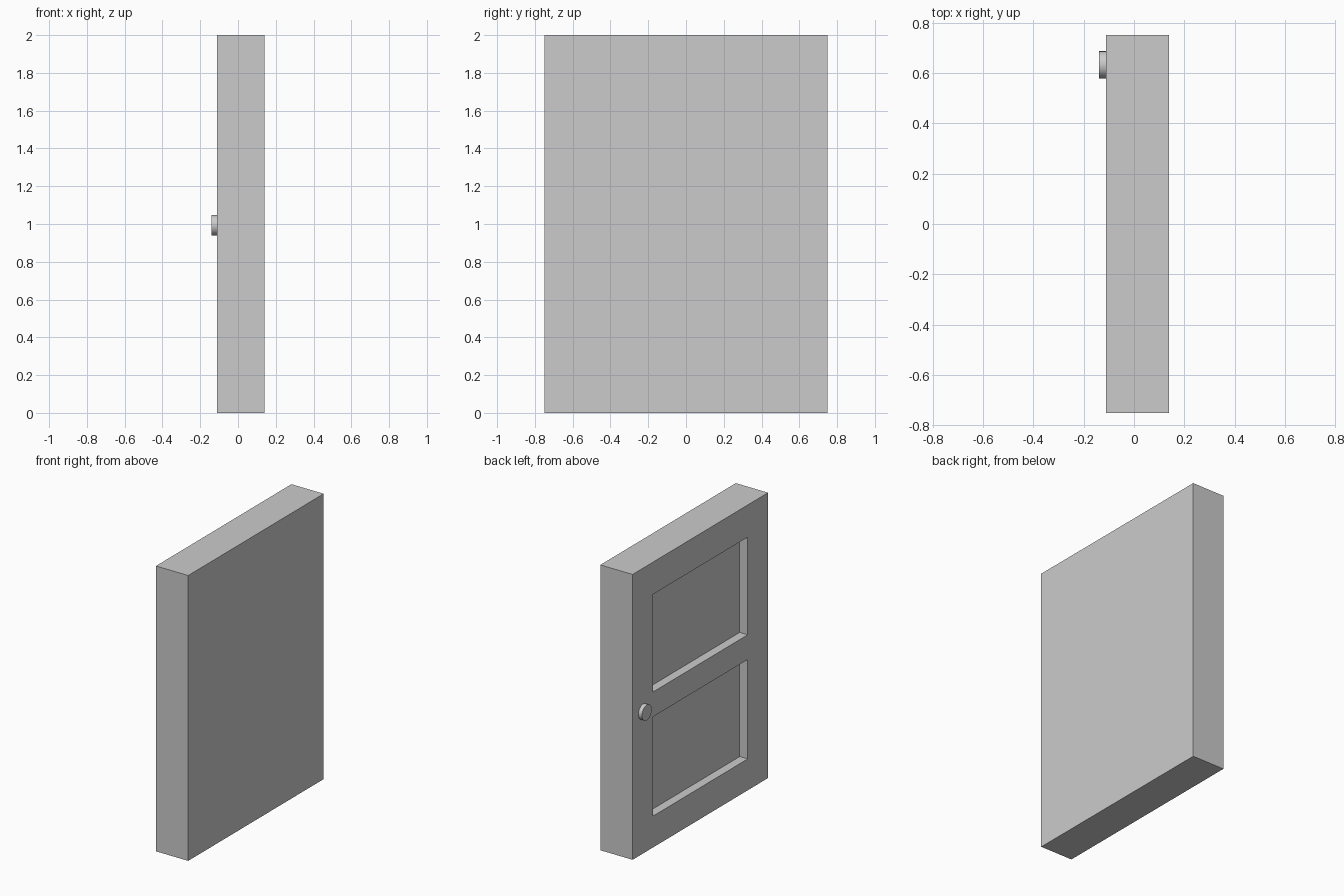
import bpy, bmesh, math
from mathutils import Matrix, Vector

if "Cube" in bpy.data.objects:
    bpy.data.objects.remove(bpy.data.objects["Cube"])

X0, X1 = -0.111, 0.139            # panelled face, plain face
HALF_W, HEIGHT = 0.75, 2.0
PANEL_Y = 0.525
PANELS_Z = [(0.22, 0.916), (1.09, 1.774)]
RECESS = 0.062


def add_object(name, bm):
    mesh = bpy.data.meshes.new(name)
    bm.to_mesh(mesh)
    bm.free()
    ob = bpy.data.objects.new(name, mesh)
    bpy.context.collection.objects.link(ob)
    return ob


# Door slab
bm = bmesh.new()
bmesh.ops.create_cube(bm, size=1)
bmesh.ops.scale(bm, vec=(X1 - X0, 2 * HALF_W, HEIGHT), verts=bm.verts)
bmesh.ops.translate(bm, vec=((X0 + X1) / 2, 0, HEIGHT / 2), verts=bm.verts)


def cut(co, no):
    bmesh.ops.bisect_plane(bm, geom=bm.verts[:] + bm.edges[:] + bm.faces[:],
                           plane_co=co, plane_no=no)


for y in (-PANEL_Y, PANEL_Y):
    cut((0, y, 0), (0, 1, 0))
for span in PANELS_Z:
    for z in span:
        cut((0, 0, z), (0, 0, 1))


# Recessed panels on the -x face
def is_panel(face):
    c = face.calc_center_median()
    return (face.normal.x < -0.9 and abs(c.y) < PANEL_Y
            and any(a < c.z < b for a, b in PANELS_Z))


bm.normal_update()
panels = [f for f in bm.faces if is_panel(f)]
bmesh.ops.inset_individual(bm, faces=panels, thickness=0, depth=-RECESS)
add_object("door", bm)

# Round knob
bm = bmesh.new()
bmesh.ops.create_cone(bm, cap_ends=True, segments=32, radius1=0.054,
                      radius2=0.054, depth=0.048,
                      matrix=Matrix.Translation(Vector((-0.115, 0.632, 0.994)))
                      @ Matrix.Rotation(math.pi / 2, 4, 'Y'))
knob = add_object("knob", bm)
bpy.context.view_layer.objects.active = knob
knob.select_set(True)
bpy.ops.object.shade_smooth_by_angle(angle=math.radians(30))
